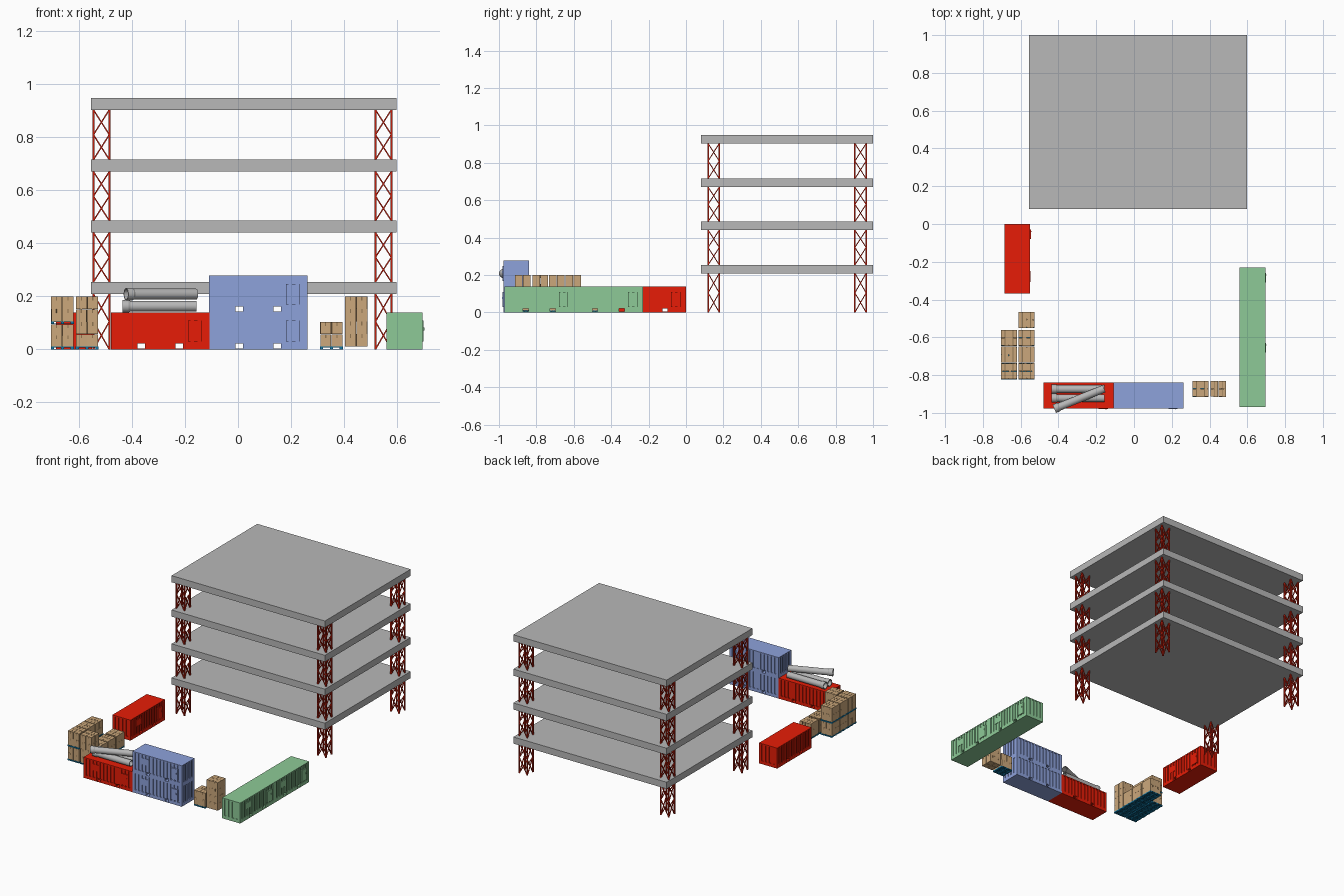
import bpy, bmesh, math, random
from mathutils import Matrix, Vector

if "Cube" in bpy.data.objects:
    bpy.data.objects.remove(bpy.data.objects["Cube"])

random.seed(4)


def material(name, rgb):
    m = bpy.data.materials.new(name)
    m.diffuse_color = (*rgb, 1)
    m.use_nodes = True
    m.node_tree.nodes["Principled BSDF"].inputs["Base Color"].default_value = m.diffuse_color
    return m


RED = material("container red", (0.80, 0.012, 0.002))
BLUE = material("container blue", (0.27, 0.36, 0.71))
GREEN = material("container green", (0.27, 0.59, 0.31))
STEEL = material("truss dark red", (0.55, 0.014, 0.004))
CONCRETE = material("slab grey", (0.48, 0.48, 0.48))
PIPE = material("pipe grey", (0.47, 0.47, 0.47))
CARD = material("cardboard", (0.60, 0.39, 0.20))
TAPE = material("box tape", (0.28, 0.18, 0.085))
PALLET = material("pallet blue", (0.006, 0.19, 0.38))


def box(bm, x0, x1, y0, y1, z0, z1, mat=0, m=Matrix()):
    size = Matrix.Diagonal((x1 - x0, y1 - y0, z1 - z0, 1))
    mid = Matrix.Translation(((x0 + x1) / 2, (y0 + y1) / 2, (z0 + z1) / 2))
    vs = bmesh.ops.create_cube(bm, size=1, matrix=m @ mid @ size)["verts"]
    for f in {f for v in vs for f in v.link_faces}:
        f.material_index = mat


def bar(bm, a, b, w):
    a, b = Vector(a), Vector(b)
    d = b - a
    m = Matrix.Translation(a) @ d.to_track_quat('Z', 'Y').to_matrix().to_4x4()
    box(bm, -w / 2, w / 2, -w / 2, w / 2, 0, d.length, 0, m)


def finish(bm, name, mats, loc=(0, 0, 0), turn=0):
    bmesh.ops.recalc_face_normals(bm, faces=bm.faces)
    me = bpy.data.meshes.new(name)
    bm.to_mesh(me)
    bm.free()
    for m in mats:
        me.materials.append(m)
    ob = bpy.data.objects.new(name, me)
    ob.location = loc
    ob.rotation_euler.z = turn
    bpy.context.collection.objects.link(ob)
    return ob


# Building: four slabs on lattice columns
TOPS = [0.254, 0.485, 0.715, 0.948]
THICK = 0.045
for i, z in enumerate(TOPS):
    bm = bmesh.new()
    box(bm, -0.555, 0.597, 0.08, 1.0, z - THICK, z)
    finish(bm, f"floor_slab_{i + 1}", [CONCRETE])


def column(name, x, y, s=0.030):
    bm = bmesh.new()
    corners = [(-s, -s), (s, -s), (s, s), (-s, s)]
    for i, top in enumerate(TOPS):
        z0, z1 = (TOPS[i - 1] if i else 0), top - THICK
        for k in range(4):
            a, b = corners[k], corners[(k + 1) % 4]
            bar(bm, (*a, z0), (*a, z1), 0.008)
            for j in range(2):
                za, zb = (z0 + (z1 - z0) * t / 2 for t in (j, j + 1))
                bar(bm, (*a, za), (*b, zb), 0.005)
                bar(bm, (*b, za), (*a, zb), 0.005)
    finish(bm, name, [STEEL], (x, y, 0))


for sx, x in (("left", -0.515), ("right", 0.548)):
    for sy, y in (("front", 0.148), ("back", 0.933)):
        column(f"column_{sy}_{sx}", x, y)

# Containers: long axis x, door side -y
L, W, H = 0.37, 0.136, 0.139


def corrugated_outline(depth=0.005, post=0.012):
    pts = []
    corners = [(-L/2, -W/2), (L/2, -W/2), (L/2, W/2), (-L/2, W/2)]
    for k in range(4):
        a, b = Vector(corners[k]), Vector(corners[(k + 1) % 4])
        d = (b - a).normalized()
        inward = Vector((-d.y, d.x)) * depth
        n = 4 if k % 2 else 13
        p = ((b - a).length - 2 * post) / n
        pts.append(a)
        for i in range(n):
            for t, deep in ((.25, 0), (.25, 1), (.75, 1), (.75, 0)):
                pts.append(a + d * (post + (i + t) * p) + inward * deep)
    return pts


def container(name, mat, x, y, z=0, turn=0):
    bm = bmesh.new()
    # corrugated walls
    wall = bm.faces.new([bm.verts.new((*p, 0.022)) for p in corrugated_outline()])
    up = bmesh.ops.extrude_face_region(bm, geom=[wall], use_keep_orig=True)["geom"]
    bmesh.ops.translate(bm, vec=(0, 0, H - 0.029),
                        verts=[v for v in up if isinstance(v, bmesh.types.BMVert)])
    # roof, base and fork pockets
    box(bm, -L/2, L/2, -W/2, W/2, H - 0.007, H)
    box(bm, -L/2, L/2, -W/2, W/2, 0, 0.004)
    for a, b in ((-L/2, -0.086), (-0.058, 0.058), (0.086, L/2)):
        box(bm, a, b, -W/2, W/2, 0.004, 0.022)
    # window panel, door and handle
    box(bm, -0.122, -0.064, -W/2 - 0.0003, -W/2 + 0.006, 0.070, 0.113)
    box(bm, 0.105, 0.155, -W/2 - 0.004, -W/2 + 0.006, 0.030, 0.108)
    box(bm, 0.142, 0.147, -W/2 - 0.007, -W/2, 0.072, 0.082)
    finish(bm, name, [mat], (x, y, z), turn)


Q = math.pi / 2
container("red_container_side", RED, -0.6175, -0.184, 0, Q)
container("red_container_front", RED, -0.293, -0.908)
container("blue_container_lower", BLUE, 0.0765, -0.908)
container("blue_container_upper", BLUE, 0.0765, -0.908, H)
container("green_container_front", GREEN, 0.6275, -0.785, 0, Q)
container("green_container_back", GREEN, 0.6275, -0.415, 0, Q)


# Hollow pipes with a socket at the left end
def pipe(name, loc, length, turn=0, sides=28):
    h = length / 2
    prof = [(-h, 0.0235), (-h + 0.024, 0.0235), (-h + 0.03, 0.0205), (h, 0.0205),
            (h, 0.017), (-h + 0.024, 0.017), (-h + 0.022, 0.0195), (-h, 0.0195)]
    bm = bmesh.new()
    rings = [[bm.verts.new((x, r * math.cos(t * math.tau / sides),
                            r * math.sin(t * math.tau / sides)))
              for x, r in prof] for t in range(sides)]
    for t in range(sides):
        a, b = rings[t], rings[(t + 1) % sides]
        for i in range(len(prof)):
            j = (i + 1) % len(prof)
            bm.faces.new((a[i], a[j], b[j], b[i]))
    ob = finish(bm, name, [PIPE], loc, turn)
    bpy.ops.object.select_all(action='DESELECT')
    ob.select_set(True)
    bpy.context.view_layer.objects.active = ob
    bpy.ops.object.shade_smooth_by_angle(angle=math.radians(25))


pipe("pipe_lower_back", (-0.296, -0.874, H + 0.0235), 0.28)
pipe("pipe_lower_front", (-0.296, -0.922, H + 0.0235), 0.28)
pipe("pipe_crossed_top", (-0.290, -0.925, H + 0.069), 0.285, math.radians(22))


# Pallets and carton stacks
def pallet(name, x, y, z):
    bm = bmesh.new()
    h = 0.043
    for i in range(5):
        c = -h + 0.008 + i * (2 * h - 0.016) / 4
        box(bm, -h, h, c - 0.0075, c + 0.0075, 0.0075, 0.01)
    for c in (-h + 0.006, 0, h - 0.006):
        box(bm, c - 0.006, c + 0.006, -h, h, 0.002, 0.0075)
        box(bm, -h, h, c - 0.006, c + 0.006, 0, 0.002)
    finish(bm, name, [PALLET], (x, y, z))


def cartons(name, x, y, z, height):
    bm = bmesh.new()
    s, h = 0.0204, height / 2
    for ix in (-1, 1):
        for iy in (-1, 1):
            for k in range(2):
                m = (Matrix.Translation((ix * 0.0212, iy * 0.0212, k * h)) @
                     Matrix.Rotation(random.uniform(-0.03, 0.03), 4, 'Z'))
                box(bm, -s, s, -s, s, 0, h - 0.0004, 0, m)
                # tape over the top and part way down the sides
                e = s + 0.0005
                box(bm, -0.0022, 0.0022, -e, e, h * 0.68, h - 0.0001, 1, m)
    finish(bm, name, [CARD, TAPE], (x, y, z))


for i, y in enumerate((-0.779, -0.691, -0.603, -0.508)):
    if i < 3:
        for k in range(2):
            pallet(f"left_pallet_{i}_{k}", -0.662, y, k * 0.095)
            cartons(f"left_cartons_{i}_{k}", -0.662, y, 0.01 + k * 0.095,
                    0.0945 if k else 0.0845)
    pallet(f"inner_pallet_{i}", -0.569, y, 0)
    cartons(f"inner_cartons_{i}", -0.569, y, 0.01, 0.094)
cartons("inner_cartons_upper", -0.569, -0.779, 0.104, 0.095)

pallet("right_pallet", 0.352, -0.873, 0)
cartons("right_cartons_low", 0.352, -0.873, 0.01, 0.094)
for k in range(2):
    cartons(f"right_cartons_tall_{k}", 0.446, -0.873, 0.01 + k * 0.095, 0.095)
